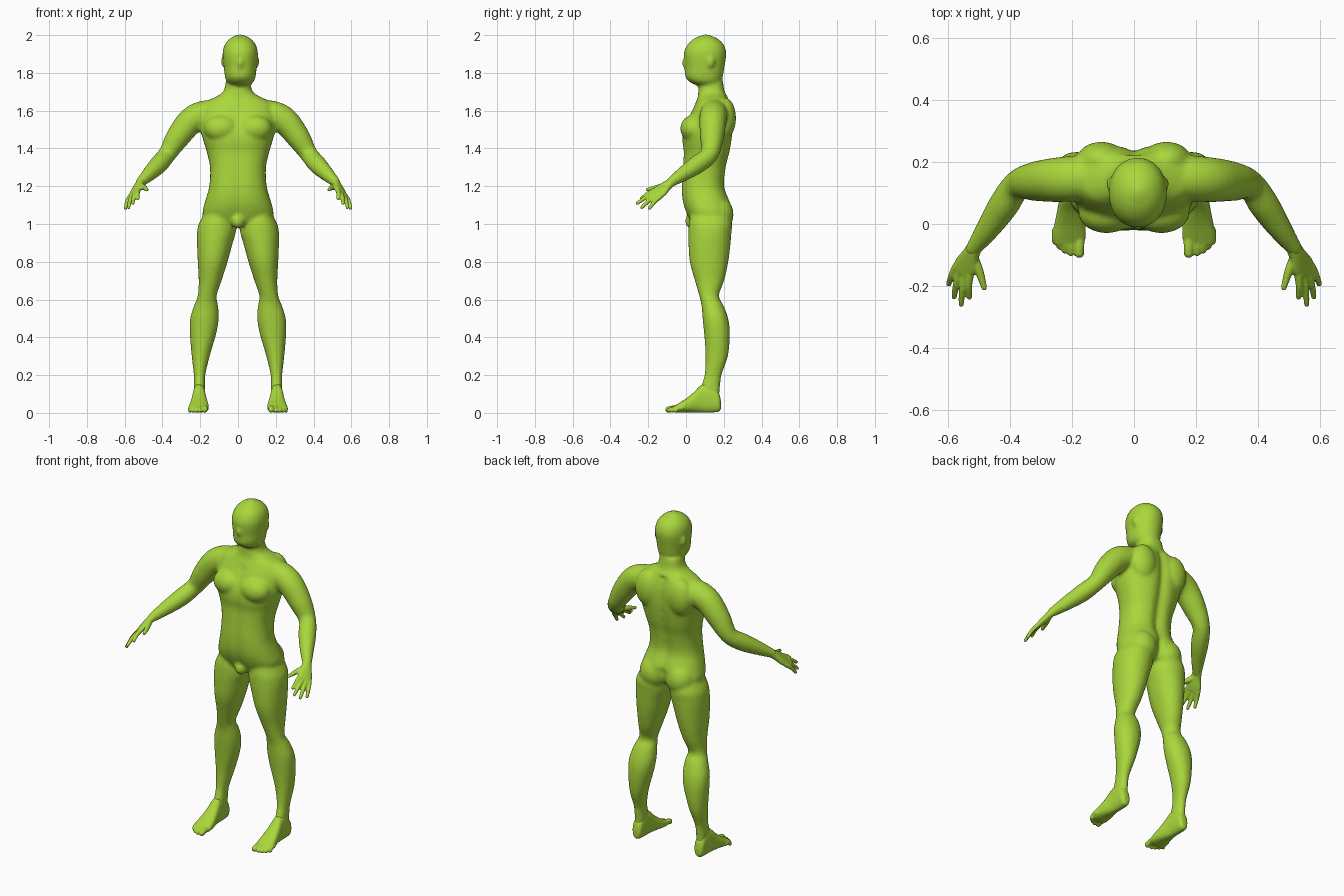
import bpy, bmesh, math
from mathutils import Vector, Matrix

skin = bpy.data.materials.new("lime_green")
skin.diffuse_color = (0.40, 0.68, 0.045, 1)


def spline(rows, k=4):
    """Resample rows of numbers along a smooth curve."""
    out = []
    for i in range(len(rows) - 1):
        a, b = rows[max(i - 1, 0)], rows[i]
        c, d = rows[i + 1], rows[min(i + 2, len(rows) - 1)]
        for j in range(k):
            t = j / k
            out.append([0.5 * (2 * q + (r - p) * t + (2 * p - 5 * q + 4 * r - s) * t * t
                               + (3 * q - p - 3 * r + s) * t ** 3)
                        for p, q, r, s in zip(a, b, c, d)])
    return out + [list(rows[-1])]


def loft(bm, rings, n=40, power=2.0):
    """Closed skin over rings given as (centre, u axis, v axis)."""
    loops = []
    for c, u, v in rings:
        loop = []
        for i in range(n):
            a = 2 * math.pi * i / n
            ca, sa = math.cos(a), math.sin(a)
            x = math.copysign(abs(ca) ** (2 / power), ca)
            y = math.copysign(abs(sa) ** (2 / power), sa)
            loop.append(bm.verts.new(Vector(c) + Vector(u) * x + Vector(v) * y))
        loops.append(loop)
    for a, b in zip(loops, loops[1:]):
        for i in range(n):
            bm.faces.new((a[i], a[(i + 1) % n], b[(i + 1) % n], b[i]))
    bm.faces.new(loops[0])
    bm.faces.new(loops[-1])
    return [v for loop in loops for v in loop]


def stack(bm, rows, power=2.0, s=1):
    """Horizontal sections: z, x min, x max, y front, y back."""
    rings = [((s * (x0 + x1) / 2, (y0 + y1) / 2, z), ((x1 - x0) / 2, 0, 0), (0, (y1 - y0) / 2, 0))
             for z, x0, x1, y0, y1 in spline(rows)]
    return loft(bm, rings, 48, power)


def tube(bm, rows, s=1, n=24):
    """Round limb along x, y, z, radius rows, with rounded ends."""
    pts = spline(rows)
    pos = [Vector((s * p[0], p[1], p[2])) for p in pts]
    rings = []
    for i, p in enumerate(pos):
        t = (pos[min(i + 1, len(pos) - 1)] - pos[max(i - 1, 0)]).normalized()
        u = t.cross(Vector((0.1, 0.3, 1))).normalized()
        rings.append((p, u * pts[i][3], t.cross(u) * pts[i][3]))
    loft(bm, rings, n)
    for e in (0, -1):
        ball(bm, pos[e], [pts[e][3]] * 3)


def ball(bm, c, r):
    m = Matrix.Translation(Vector(c)) @ Matrix.Diagonal((*r, 1))
    bmesh.ops.create_uvsphere(bm, u_segments=24, v_segments=16, radius=1, matrix=m)


def finish(bm, name, voxel, rounds):
    """Fuse the overlapping forms into one smooth skin."""
    bmesh.ops.recalc_face_normals(bm, faces=bm.faces)
    me = bpy.data.meshes.new(name)
    bm.to_mesh(me)
    bm.free()
    me.materials.append(skin)
    ob = bpy.data.objects.new(name, me)
    bpy.context.collection.objects.link(ob)
    fuse = ob.modifiers.new("fuse", 'REMESH')
    fuse.mode = 'VOXEL'
    fuse.voxel_size = voxel
    fuse.use_smooth_shade = True
    relax = ob.modifiers.new("relax", 'SMOOTH')
    relax.factor = 0.5
    relax.iterations = rounds


body = bmesh.new()

# torso: z, half width, front, back
torso = [(1.76, .064, .07, .195), (1.70, .078, .065, .205), (1.67, .125, .062, .222),
         (1.64, .18, .05, .238), (1.58, .20, .02, .252), (1.50, .197, -.015, .252),
         (1.44, .183, -.022, .245), (1.38, .165, -.015, .235), (1.30, .148, -.02, .216),
         (1.20, .152, -.026, .207), (1.12, .174, -.02, .235), (1.06, .188, .0, .245),
         (1.01, .17, .03, .23), (.985, .10, .08, .18)]
for v in stack(body, [(z, -w, w, f, b) for z, w, f, b in torso], 2.35):
    x, y, z = v.co
    dip = math.exp(-(x / .03) ** 2)
    if y > .12 and z < 1.66:      # spine furrow and cleft
        v.co.y -= (.035 if z < 1.1 else .02) * dip
    elif y < .08 and z < 1.62:    # breastbone and belly line
        v.co.y += .007 * dip
ball(body, (0, .03, 1.015), (.035, .035, .04))

# head
stack(body, [(1.733, -.03, .054, .06, .16), (1.75, -.057, .081, .022, .182),
             (1.78, -.069, .093, -.004, .195), (1.83, -.075, .099, -.006, .203),
             (1.87, -.080, .104, -.01, .21), (1.91, -.081, .105, -.01, .213),
             (1.95, -.070, .094, .008, .200), (1.98, -.045, .069, .040, .170),
             (1.996, -.018, .042, .075, .135), (2.004, .002, .022, .097, .112)], 2.1)
ball(body, (.012, -.004, 1.85), (.014, .017, .028))

for s in (-1, 1):
    ball(body, (.012 + s * .088, .13, 1.86), (.014, .02, .03))        # ear
    ball(body, (s * .088, .038, 1.505), (.092, .068, .072))           # chest muscle
    ball(body, (s * .105, .205, 1.56), (.08, .06, .11))               # shoulder blade
    ball(body, (s * .088, .172, 1.05), (.085, .08, .095))             # buttock
    # leg
    stack(body, [(1.08, .03, .165, .03, .22), (1.0, .012, .208, .015, .243),
                 (.95, .013, .217, .013, .24), (.9, .028, .217, .013, .236),
                 (.8, .055, .213, .02, .224), (.7, .087, .208, .047, .202),
                 (.62, .113, .213, .070, .174), (.57, .106, .232, .082, .198),
                 (.5, .102, .253, .088, .223), (.42, .115, .255, .096, .232),
                 (.3, .15, .245, .104, .222), (.2, .173, .234, .098, .188),
                 (.13, .175, .234, .078, .18), (.06, .18, .232, .08, .175)], 2.1, s)
    # arm
    tube(body, [(.10, .15, 1.59, .065), (.18, .147, 1.58, .073), (.25, .142, 1.545, .072),
                (.32, .137, 1.457, .063), (.375, .125, 1.37, .048), (.42, .06, 1.315, .049),
                (.47, -.015, 1.265, .039), (.517, -.08, 1.22, .026)], s)
finish(body, "body", .0095, 6)

across = Vector((.707, .416, -.572))
along = Vector((.24, -.84, -.49))
across = (across - along * across.dot(along) / along.length_squared).normalized()
thick = across.cross(along).normalized()
flip = Matrix.Diagonal((-1, 1, 1, 1))

for side, s in (("left", 1), ("right", -1)):
    # hand: palm, four fingers and thumb
    hand = bmesh.new()
    palm = spline([(.508, -.066, 1.229, .025, .022), (.524, -.095, 1.208, .029, .020),
                   (.54, -.13, 1.178, .042, .018), (.552, -.158, 1.157, .041, .014)])
    loft(hand, [(p[:3], across * p[3], thick * p[4]) for p in palm], 32, 2.3)
    tips = [(.53, -.235, 1.135), (.556, -.258, 1.11), (.579, -.234, 1.088), (.596, -.193, 1.084)]
    for i, tip in enumerate(tips):
        base = Vector(palm[-1][:3]) + across * (i - 1.5) * .0205 - along * .008
        mid = base.lerp(Vector(tip), .5) + Vector((.003, -.002, .004))
        tube(hand, [(*base, .0135), (*mid, .0115), (*tip, .009)], 1, 16)
    tube(hand, [(.522, -.10, 1.205, .018), (.499, -.15, 1.194, .0145), (.482, -.205, 1.182, .0095)], 1, 16)
    # foot: y, inner x, outer x, bottom z, top z
    foot = bmesh.new()
    sole = spline([(.185, .192, .220, .02, .06), (.172, .178, .235, .006, .11),
                   (.13, .174, .238, .002, .15), (.085, .172, .240, .002, .15),
                   (.04, .164, .248, .003, .108), (0, .157, .256, .003, .076),
                   (-.04, .155, .262, .002, .050), (-.066, .162, .256, .006, .034)])
    loft(foot, [((((a + b) / 2), y, (c + d) / 2), ((b - a) / 2, 0, 0), (0, 0, (d - c) / 2))
                for y, a, b, c, d in sole], 32, 2.4)
    for x, tip, r in ((.176, -.093, .0165), (.203, -.092, .012), (.222, -.084, .0115),
                      (.239, -.072, .011), (.254, -.056, .0105)):
        tube(foot, [(x, -.02, .026, r), (x, tip * .6 - .01, .024, r), (x, tip, r + .001, r)], 1, 16)
    for bm, part in ((hand, "hand"), (foot, "foot")):
        if s < 0:
            bmesh.ops.transform(bm, matrix=flip, verts=bm.verts)
        finish(bm, side + "_" + part, .0045, 3)
